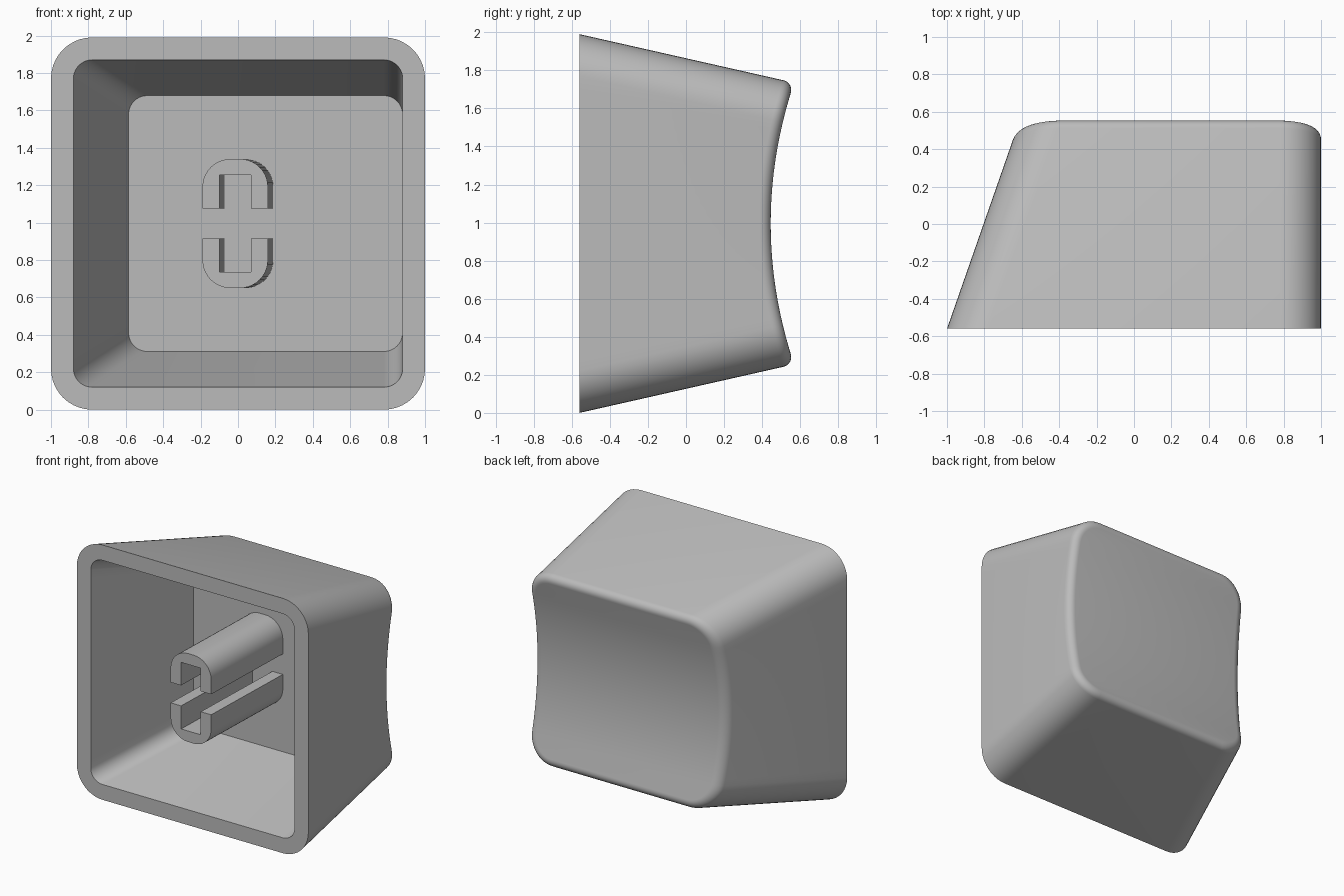
import bpy, bmesh
from math import sin, cos, pi

if "Cube" in bpy.data.objects:
    bpy.data.objects.remove(bpy.data.objects["Cube"])

GREY = 0.5
mat = bpy.data.materials.new("light grey plastic")
mat.use_nodes = True
mat.diffuse_color = (GREY, GREY, GREY, 1)
mat.node_tree.nodes["Principled BSDF"].inputs["Base Color"].default_value = (GREY, GREY, GREY, 1)

FRONT, FLOOR = -0.56, 0.285      # open rim and cavity floor
MID = 0.995                      # middle height
ARC, SIDE = 10, 24               # segments per corner and per straight side

# Position along one side, top to bottom: (corner sine, corner cosine, side fraction)
quarter = [i * pi / 2 / ARC for i in range(ARC + 1)]
SIDE_PTS = ([(sin(a), cos(a), 1) for a in quarter]
            + [(1, 0, 1 - 2 * i / SIDE) for i in range(1, SIDE)]
            + [(cos(a), -sin(a), -1) for a in quarter])


def dish(z):
    """Depth of the hollow cylindrical back face."""
    return 0.445 + (z - MID) ** 2 / 4.45


def ring(bm, depth, inset, radius):
    """Rounded rectangle on the tapering walls; depth is a function of z."""
    right, left = [], []
    for s, c, f in SIDE_PTS:
        z = MID
        for _ in range(8):
            y = depth(z)
            half = MID - 0.226 * (y - FRONT) - inset
            z = MID + f * (half - radius) + c * radius
        y = depth(z)
        xr = 1 - inset
        xl = -1 + 0.349 * (y - FRONT) + inset
        right.append(bm.verts.new((xr - radius + s * radius, y, z)))
        left.append(bm.verts.new((xl + radius - s * radius, y, z)))
    return right + left[::-1]


def bridge(bm, a, b):
    n = len(a)
    for i in range(n):
        j = (i + 1) % n
        bm.faces.new((a[i], a[j], b[j], b[i]))


def cap(bm, loop):
    """Fill a ring with strips running from side to side."""
    n = len(loop)
    for i in range(n // 2 - 1):
        bm.faces.new((loop[i], loop[i + 1], loop[n - 2 - i], loop[n - 1 - i]))


def finish(bm, name):
    bmesh.ops.remove_doubles(bm, verts=bm.verts, dist=0.0001)
    bmesh.ops.recalc_face_normals(bm, faces=bm.faces)
    mesh = bpy.data.meshes.new(name)
    bm.to_mesh(mesh)
    bm.free()
    mesh.materials.append(mat)
    obj = bpy.data.objects.new(name, mesh)
    bpy.context.collection.objects.link(obj)
    bpy.ops.object.select_all(action="DESELECT")
    obj.select_set(True)
    bpy.context.view_layer.objects.active = obj
    bpy.ops.object.shade_smooth_by_angle(angle=pi / 6)


# Shell: cavity floor, inner walls, front rim, outer walls, rounded edge, dished back
bm = bmesh.new()
rings = [ring(bm, lambda z: FLOOR, 0.12, 0.1),
         ring(bm, lambda z: FRONT, 0.12, 0.1),
         ring(bm, lambda z: FRONT, 0, 0.22)]
EDGE = 0.06
for i in range(8):
    a = i * pi / 2 / 7
    inset = EDGE * (1 - cos(a))
    drop = EDGE * (1 - sin(a))
    rings.append(ring(bm, lambda z: dish(z) - drop, inset, 0.22 - inset))
for a, b in zip(rings, rings[1:]):
    bridge(bm, a, b)
cap(bm, rings[0])
cap(bm, rings[-1])
finish(bm, "cap_shell")


# Stem: two facing U-shaped posts that lean slightly sideways toward the floor
def stem_post(name, sign):
    bm = bmesh.new()
    w, slot, r = 0.175, 0.085, 0.15
    foot, crown, slot_top = 0.08, 0.345, 0.26
    arc = [(w - r + r * cos(a), crown - r + r * sin(a)) for a in quarter]
    outer = [(w, foot)] + arc
    half = outer[::-1]
    profile = outer + [(-x, z) for x, z in half]
    profile += [(-slot, foot), (-slot, slot_top), (slot, slot_top), (slot, foot)]
    ends = [[bm.verts.new((x + shift, y, MID + sign * z)) for x, z in profile]
            for y, shift in ((FRONT, -0.015), (FLOOR + 0.005, 0.013))]
    bridge(bm, *ends)
    for e in ends:
        bm.faces.new(e)
    finish(bm, name)


stem_post("upper_stem_post", 1)
stem_post("lower_stem_post", -1)
